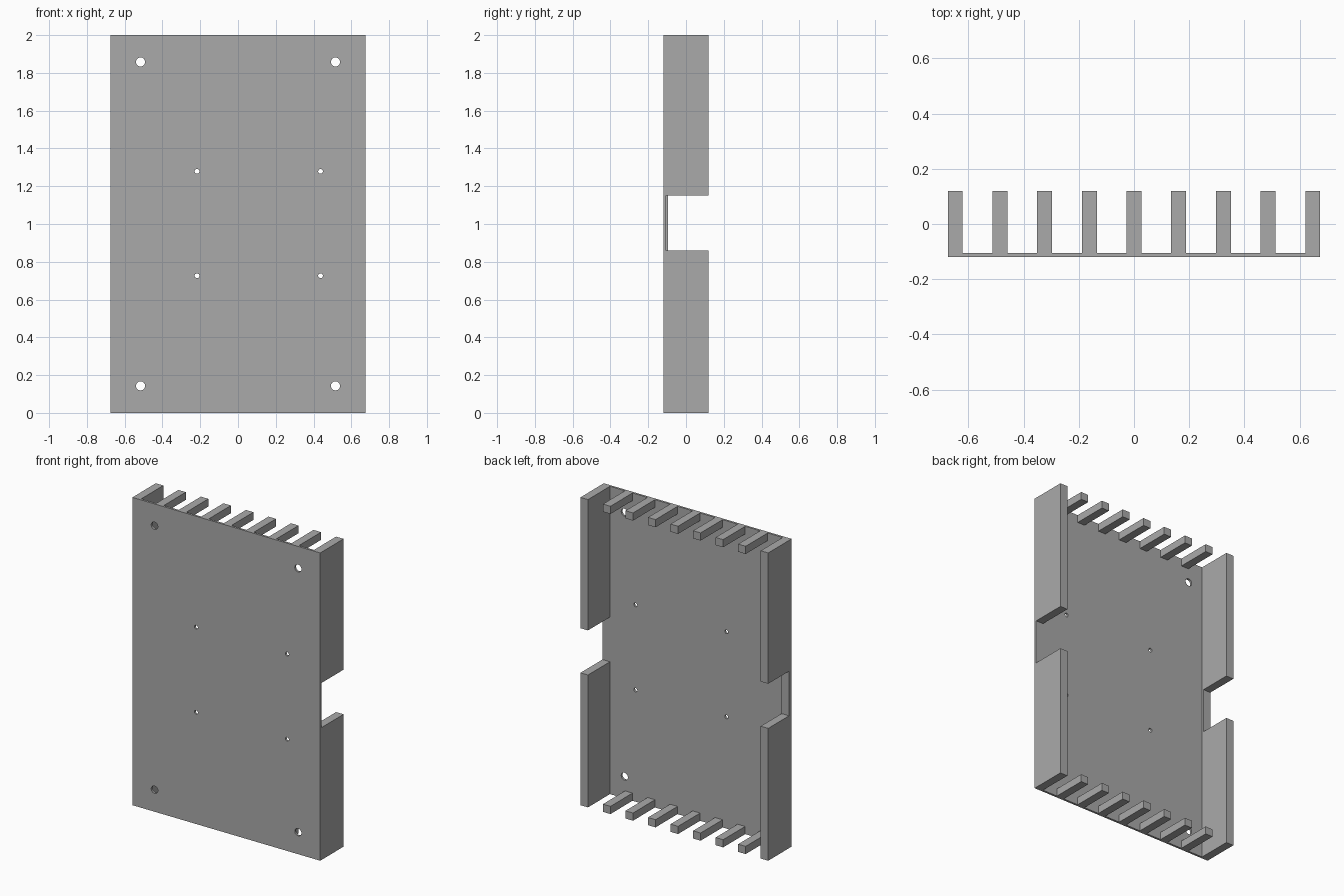
import bpy, bmesh
from mathutils import Matrix, Vector

cube = bpy.data.objects.get("Cube")
if cube:
    bpy.data.objects.remove(cube, do_unlink=True)

grey = bpy.data.materials.new("plain grey")
grey.use_nodes = True
colour = (0.40, 0.40, 0.40, 1)
grey.diffuse_color = colour
grey.node_tree.nodes["Principled BSDF"].inputs["Base Color"].default_value = colour

W, D, H = 0.675, 0.12, 2.0      # half width, half depth, height
BACK = -0.106                   # rear face of the plate
FIN = 0.054                     # wall and fin width
FIN_H = 0.05                    # fin height
PITCH = (2 * W - FIN) / 8
GAP = (0.86, 1.15)              # side opening


def add_object(name, bm):
    mesh = bpy.data.meshes.new(name)
    bm.to_mesh(mesh)
    bm.free()
    mesh.materials.append(grey)
    obj = bpy.data.objects.new(name, mesh)
    bpy.context.collection.objects.link(obj)
    return obj


def box(name, x, y, z):
    lo, hi = (Vector(c) for c in zip(x, y, z))
    bm = bmesh.new()
    bmesh.ops.create_cube(bm, size=1)
    bmesh.ops.scale(bm, vec=hi - lo, verts=bm.verts)
    bmesh.ops.translate(bm, vec=(lo + hi) / 2, verts=bm.verts)
    return add_object(name, bm)


# Base plate with drilled holes
plate = box("base_plate", (-W, W), (-D, BACK), (0, H))
corner = [(x, z, 0.024) for x in (-0.516, 0.516) for z in (0.143, 1.858)]
inner = [(x, z, 0.0125) for x in (-0.217, 0.437) for z in (0.726, 1.279)]
bm = bmesh.new()
for x, z, r in corner + inner:
    bmesh.ops.create_cone(
        bm, cap_ends=True, segments=32, radius1=r, radius2=r, depth=0.1,
        matrix=Matrix.Translation((x, -D, z)) @ Matrix.Rotation(1.5707963, 4, "X"))
drill = add_object("hole_cutter", bm)
drill.hide_render = True

cut = plate.modifiers.new("holes", "BOOLEAN")
cut.operation = "DIFFERENCE"
cut.solver = "EXACT"
cut.object = drill
graph = bpy.context.evaluated_depsgraph_get()
plate.data = bpy.data.meshes.new_from_object(plate.evaluated_get(graph))
plate.modifiers.clear()
bpy.data.objects.remove(drill, do_unlink=True)

# Side walls, split by the opening
for side, x in (("right", (-W, -W + FIN)), ("left", (W - FIN, W))):
    box(side + "_lower_wall", x, (BACK, D), (0, GAP[0]))
    box(side + "_upper_wall", x, (BACK, D), (GAP[1], H))

# Low sill left in the opening on one side
box("right_sill", (-W, -W + FIN), (BACK, -0.094), GAP)

# Rows of short fins along the bottom and top edges
for i in range(1, 8):
    x = -W + i * PITCH
    box(f"bottom_fin_{i}", (x, x + FIN), (BACK, D), (0, FIN_H))
    box(f"top_fin_{i}", (x, x + FIN), (BACK, D), (H - FIN_H, H))
